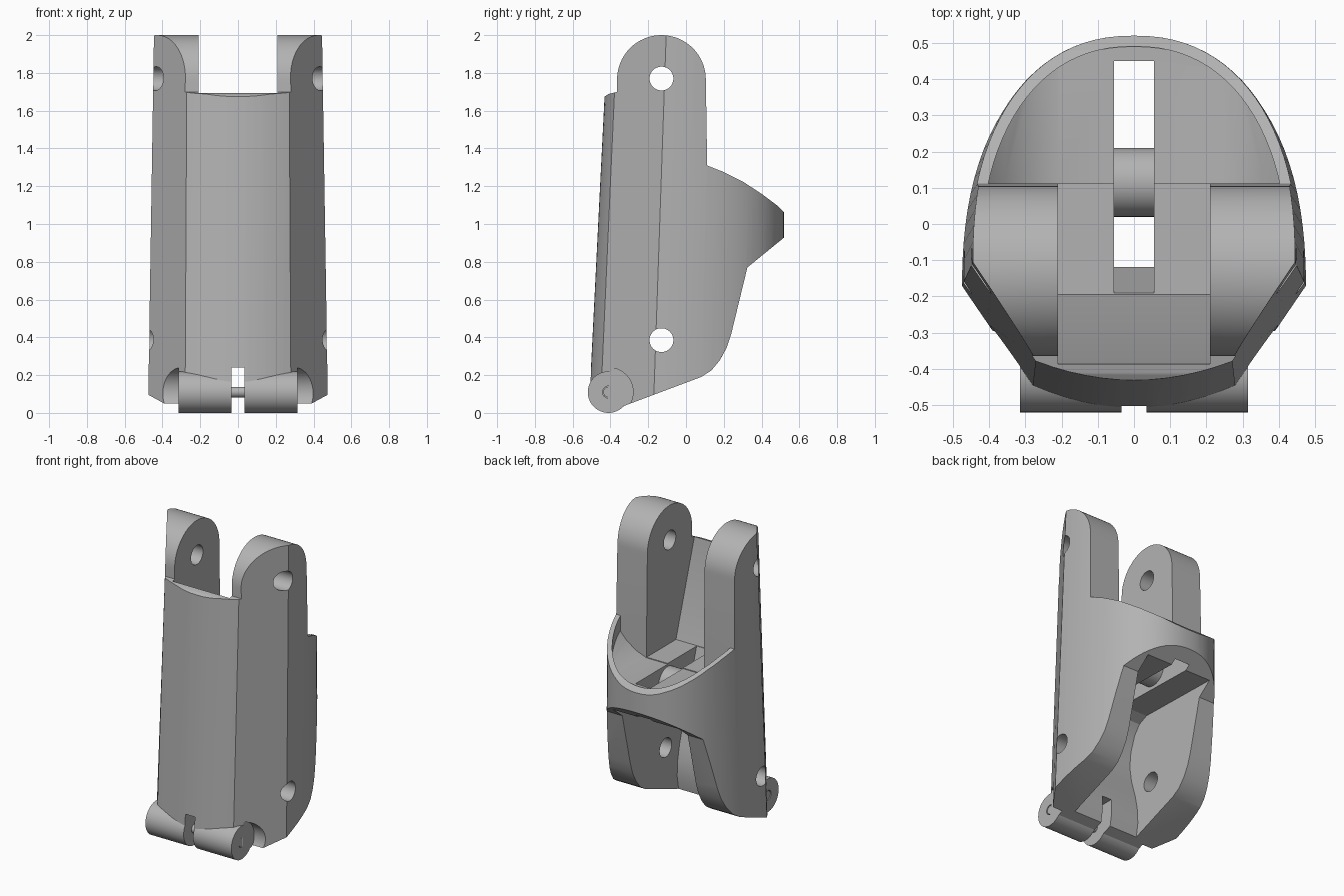
import bpy
import bmesh
from math import sin, cos, pi, radians

cube = bpy.data.objects.get("Cube")
if cube:
    bpy.data.objects.remove(cube, do_unlink=True)

grey = bpy.data.materials.new("plain grey")
grey.use_nodes = True
GREY = (0.45, 0.45, 0.45, 1)
grey.diffuse_color = GREY
grey.node_tree.nodes["Principled BSDF"].inputs["Base Color"].default_value = GREY


def loft(name, rings):
    """Closed solid through rings of 3D points."""
    bm = bmesh.new()
    loops = [[bm.verts.new(p) for p in ring] for ring in rings]
    n = len(loops[0])
    for a, b in zip(loops, loops[1:]):
        for i in range(n):
            j = (i + 1) % n
            bm.faces.new((a[i], a[j], b[j], b[i]))
    bm.faces.new(loops[0][::-1])
    bm.faces.new(loops[-1])
    bmesh.ops.recalc_face_normals(bm, faces=bm.faces)
    mesh = bpy.data.meshes.new(name)
    bm.to_mesh(mesh)
    bm.free()
    mesh.materials.append(grey)
    obj = bpy.data.objects.new(name, mesh)
    bpy.context.collection.objects.link(obj)
    return obj


def prism_x(name, profile, x0, x1):
    return loft(name, [[(x, y, z) for y, z in profile] for x in (x0, x1)])


def prism_y(name, profile, y0, y1):
    return loft(name, [[(x, y, z) for x, z in profile] for y in (y0, y1)])


def arc(cy, cz, r, a0, a1, n):
    return [(cy + r * cos(radians(a0 + (a1 - a0) * i / n)),
             cz + r * sin(radians(a0 + (a1 - a0) * i / n))) for i in range(n + 1)]


def rod(name, cy, cz, r, x0, x1, n=48):
    return prism_x(name, arc(cy, cz, r, 0, 360, n)[:-1], x0, x1)


def combine(obj, tool, operation):
    """Apply a boolean and discard the tool."""
    mod = obj.modifiers.new("cut", 'BOOLEAN')
    mod.operation = operation
    mod.solver = 'EXACT'
    mod.object = tool
    bpy.context.view_layer.update()
    mesh = bpy.data.meshes.new_from_object(
        obj.evaluated_get(bpy.context.evaluated_depsgraph_get()))
    obj.modifiers.clear()
    obj.data = mesh
    bpy.data.objects.remove(tool, do_unlink=True)


def outline(z, wall=0.0):
    """Plan section: bowed front, slanted corners, rounded back."""
    t = (z - 0.1) / 1.9
    side, corner = 0.475 - 0.03 * t - wall, -0.17 + 0.065 * t
    edge, edge_y, front = 0.28 - 0.01 * t, -0.45 + 0.085 * t, -0.51 + 0.095 * t
    pts = []
    for i in range(13):
        u = -1 + i / 6
        pts.append((edge * u, front + (edge_y - front) * u * u, z))
    p = 2 / 2.25
    for i in range(49):
        a = pi * i / 48
        c = cos(a)
        x = side * abs(c) ** p * (1 if c > 0 else -1)
        pts.append((x, corner + (0.52 - wall - corner) * abs(sin(a)) ** p, z))
    return pts


# Main shell: tapered outline trimmed by the side profile
body = loft("finger_body", [outline(-0.1), outline(2.1)])
side_profile = arc(-0.13, 1.765, 0.235, 180, 0, 32) + [
    (0.112, 1.31), (0.2, 1.275), (0.3, 1.225), (0.4, 1.16), (0.48, 1.1),
    (0.515, 1.065), (0.53, 1.05), (0.53, 0.937), (0.325, 0.77), (0.24, 0.42),
    (0.215, 0.345), (0.18, 0.28), (0.135, 0.225), (0.08, 0.19),
    (-0.4, 0.01), (-0.5, 0.1), (-0.6, 0.2), (-0.6, 1.66), (-0.43, 1.675),
    (-0.41, 1.688), (-0.365, 1.7)]
combine(body, prism_x("profile_tool", side_profile, -0.7, 0.7), 'INTERSECT')

# Gap between the upper lugs, with sloping front wall
gap = [(-0.39, 2.2), (-0.387, 1.69), (-0.195, 1.085), (0.15, 1.085), (0.15, 2.2)]
combine(body, prism_x("gap_tool", gap, -0.21, 0.21), 'DIFFERENCE')

# Shallow bowl behind the lugs
half = [(0.21, 1.08), (0.29, 1.11), (0.36, 1.16), (0.41, 1.215), (0.45, 1.28), (0.45, 1.6)]
bowl = prism_y("bowl_tool", half + [(-x, z) for x, z in half[::-1]], 0.112, 0.7)
combine(bowl, loft("bowl_limit", [outline(0.9, 0.03), outline(1.7, 0.03)]), 'INTERSECT')
combine(body, bowl, 'DIFFERENCE')

# Lower cavity between the side plates
cavity = [(-0.29, -0.1), (-0.265, 0.06), (-0.25, 0.15), (-0.255, 0.25), (-0.275, 0.35),
          (-0.31, 0.47), (-0.325, 0.57), (-0.315, 0.67), (-0.28, 0.77), (-0.235, 0.83),
          (-0.17, 0.86), (0.7, 0.84), (0.7, -0.1)]
combine(body, prism_x("cavity_tool", cavity, -0.24, 0.24), 'DIFFERENCE')

# Slot through the floor
slot = [(-0.19, 1.085), (-0.19, 1.3), (0.45, 1.3), (0.45, 0.7), (-0.1, 0.7), (-0.1, 0.8)]
combine(body, prism_x("slot_tool", slot, -0.055, 0.055), 'DIFFERENCE')

# Pivot holes
for z in (1.77, 0.385):
    combine(body, rod("hole_tool", -0.13, z, 0.063, -0.7, 0.7), 'DIFFERENCE')

# Clearance beside the hinge, and the centre notch
HINGE = (-0.41, 0.11)
for s in (-1, 1):
    combine(body, rod("clearance_tool", *HINGE, 0.13, s * 0.315, s * 0.45), 'DIFFERENCE')
notch = [(-0.7, -0.1), (-0.7, 0.24), (-0.2, 0.24), (-0.2, -0.1)]
combine(body, prism_x("notch_tool", notch, -0.035, 0.035), 'DIFFERENCE')

# Hinge barrels, pin and the bar across the slot
parts = [body]
for s, label in ((1, "left"), (-1, "right")):
    barrel = rod(label + "_hinge_barrel", *HINGE, 0.11, s * 0.035, s * 0.315)
    combine(barrel, rod("bore_tool", *HINGE, 0.032, -0.5, 0.5, 24), 'DIFFERENCE')
    parts.append(barrel)
parts.append(rod("hinge_pin", *HINGE, 0.028, -0.312, 0.312, 24))
parts.append(rod("slot_bar", 0.115, 0.97, 0.095, -0.06, 0.06))

for obj in bpy.context.view_layer.objects:
    obj.select_set(obj in parts)
bpy.context.view_layer.objects.active = body
bpy.ops.object.shade_smooth_by_angle(angle=radians(25))
